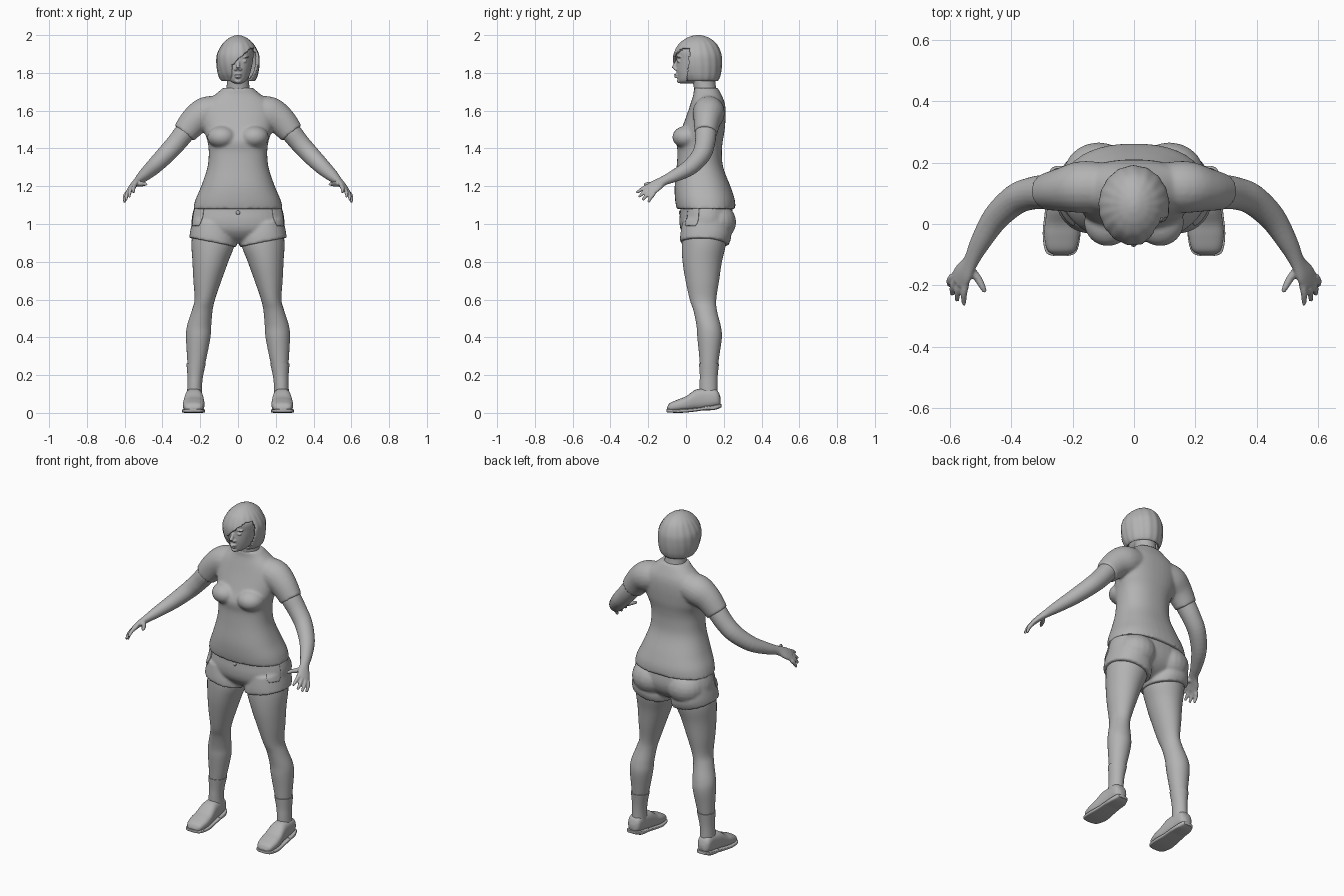
import bpy
import bmesh
import math
from mathutils import Matrix, Vector

cube = bpy.data.objects.get("Cube")
if cube:
    bpy.data.objects.remove(cube, do_unlink=True)

# One plain grey for the whole figure
grey = bpy.data.materials.new("plain_grey")
grey.use_nodes = True
grey.diffuse_color = (0.45, 0.45, 0.45, 1)
grey.node_tree.nodes["Principled BSDF"].inputs["Base Color"].default_value = grey.diffuse_color


def upright(t, a, b):
    return Vector((a, b, t))


def lengthwise(t, a, b):
    return Vector((a, t, b))


def smooth_rows(rows, sub):
    """Catmull-Rom interpolation through rows of numbers."""
    out = []
    for i in range(len(rows) - 1):
        p0, p1 = rows[max(i - 1, 0)], rows[i]
        p2, p3 = rows[i + 1], rows[min(i + 2, len(rows) - 1)]
        for k in range(sub):
            t = k / sub
            out.append([0.5 * (2 * b + (c - a) * t + (2 * a - 5 * b + 4 * c - d) * t * t
                               + (3 * b - a - 3 * c + d) * t ** 3)
                        for a, b, c, d in zip(p0, p1, p2, p3)])
    return out + [list(rows[-1])]


def skin(bm, rings, caps=True):
    """Bridge rings of points, optionally closing both ends."""
    loops = [[bm.verts.new(p) for p in ring] for ring in rings]
    n = len(loops[0])
    for lo, hi in zip(loops, loops[1:]):
        for j in range(n):
            bm.faces.new((lo[j], lo[(j + 1) % n], hi[(j + 1) % n], hi[j]))
    if caps:
        bm.faces.new(loops[0][::-1])
        bm.faces.new(loops[-1])


def circle(n, power):
    for j in range(n):
        c, s = math.cos(math.tau * j / n), math.sin(math.tau * j / n)
        yield (math.copysign(abs(c) ** (2 / power), c), math.copysign(abs(s) ** (2 / power), s))


def loft(bm, rows, place=upright, n=40, power=2, sub=5, caps=True):
    """Rows are position, then low and high extents on the two cross axes."""
    skin(bm, [[place(t, (a0 + a1) / 2 + c * (a1 - a0) / 2, (b0 + b1) / 2 + s * (b1 - b0) / 2)
               for c, s in circle(n, power)]
              for t, a0, a1, b0, b1 in smooth_rows(rows, sub)], caps)


def sym(rows):
    return [(z, -w, w, y0, y1) for z, w, y0, y1 in rows]


def tube(bm, points, side=(0.6, 0.4, -0.6), n=20, sub=4):
    """Points are x, y, z, radius along side, radius across it."""
    rows = smooth_rows(points, sub)
    rings = []
    for i, row in enumerate(rows):
        t = Vector(rows[min(i + 1, len(rows) - 1)][:3]) - Vector(rows[max(i - 1, 0)][:3])
        t.normalize()
        u = Vector(side) - t * Vector(side).dot(t)
        u.normalize()
        v = t.cross(u)
        rings.append([Vector(row[:3]) + u * c * row[3] + v * s * row[4] for c, s in circle(n, 2)])
    skin(bm, rings)


def ball(bm, loc, scale):
    bmesh.ops.create_uvsphere(bm, u_segments=20, v_segments=12, radius=1,
                              matrix=Matrix.LocRotScale(Vector(loc), None, Vector(scale)))


def finish(bm, name, mirror=False, voxel=0, relax=4):
    bmesh.ops.recalc_face_normals(bm, faces=bm.faces)
    mesh = bpy.data.meshes.new(name)
    bm.to_mesh(mesh)
    bm.free()
    mesh.materials.append(grey)
    obj = bpy.data.objects.new(name, mesh)
    bpy.context.collection.objects.link(obj)
    bpy.ops.object.select_all(action="DESELECT")
    obj.select_set(True)
    bpy.context.view_layer.objects.active = obj
    bpy.ops.object.shade_smooth_by_angle(angle=math.radians(50))
    if mirror:
        obj.modifiers.new("Mirror", "MIRROR").use_mirror_merge = False
    if voxel:
        blend = obj.modifiers.new("Blend", "REMESH")
        blend.mode = "VOXEL"
        blend.voxel_size = voxel
        blend.use_smooth_shade = True
        obj.modifiers.new("Relax", "SMOOTH").iterations = relax
    return obj


# Shirt: torso, bust and sleeves blended into one skin
bm = bmesh.new()
loft(bm, sym([(1.08, .238, -.05, .262), (1.13, .225, -.058, .258), (1.2, .195, -.06, .235),
              (1.3, .162, -.05, .197), (1.38, .155, -.045, .19), (1.44, .162, -.05, .195),
              (1.5, .182, -.025, .205), (1.58, .195, .005, .21), (1.64, .175, .025, .205),
              (1.69, .115, .04, .185), (1.72, .08, .04, .168)]), power=2.3)
for s in (-1, 1):
    ball(bm, (s * .085, .005, 1.46), (.078, .078, .06))
    tube(bm, [(s * .1, .12, 1.6, .08, .08), (s * .17, .12, 1.585, .088, .085),
              (s * .23, .112, 1.545, .078, .072), (s * .285, .105, 1.48, .066, .06)],
         side=(s, 0, 1))
finish(bm, "shirt", voxel=.008, relax=6)


# Shorts: hips, seat and flared legs with slanted hems
def slanted(t, a, b):
    return Vector((a, b, t - .2 * (.25 - a) - .1 * max(b - .1, 0)))


bm = bmesh.new()
loft(bm, sym([(1.13, .21, -.035, .235), (1.08, .234, -.03, .245), (1.02, .246, -.035, .25),
              (.97, .235, -.028, .235), (.93, .17, 0, .2), (.9, .07, .04, .15)]), power=2.2)
loft(bm, [(1.03, .03, .24, -.02, .235), (.97, .01, .252, -.03, .24), (.927, .008, .258, -.032, .226)],
     place=slanted, power=2.2)
ball(bm, (.115, .16, 1.01), (.115, .106, .1))
shorts = finish(bm, "shorts", mirror=True, voxel=.008)

# Hip pockets laid on the cloth
bm = bmesh.new()
bmesh.ops.create_grid(bm, x_segments=14, y_segments=14, size=1)
for v in bm.verts:
    across, up = v.co.x, v.co.y
    across *= math.sqrt(1 - .6 * max(-up, 0) ** 3)
    v.co = Vector((.225, .025, 1.045)) + Vector((.6, .8, 0)) * across * .045 + Vector((0, 0, up * .055))
pocket = finish(bm, "hip_pockets", mirror=True)
wrap = pocket.modifiers.new("Wrap", "SHRINKWRAP")
wrap.target = shorts
wrap.wrap_mode = "ABOVE_SURFACE"
wrap.offset = .004
pocket.modifiers.new("Cloth", "SOLIDIFY").thickness = .006

# Waist button
bm = bmesh.new()
ball(bm, (0, -.032, 1.06), (.011, .006, .011))
finish(bm, "waist_button")

# Legs
bm = bmesh.new()
loft(bm, [(1, .04, .235, -.01, .21), (.9, .018, .246, -.022, .212), (.8, .052, .241, -.018, .19),
          (.7, .088, .236, -.002, .175), (.6, .122, .23, .02, .16), (.54, .135, .245, .04, .164),
          (.46, .142, .27, .056, .184), (.4, .146, .275, .06, .19), (.3, .165, .27, .07, .176),
          (.2, .187, .264, .077, .163), (.1, .195, .264, .077, .16)])
finish(bm, "legs", mirror=True)

# Socks
bm = bmesh.new()
loft(bm, [(.09, .19, .27, .072, .167), (.15, .19, .268, .072, .166),
          (.2, .184, .268, .073, .168), (.262, .17, .273, .069, .175)])
finish(bm, "socks", mirror=True)

# Shoes: rounded uppers, flat soles and heel blocks
bm = bmesh.new()
loft(bm, [(-.1, .215, .26, .012, .03), (-.085, .19, .282, .008, .052), (-.04, .178, .292, .008, .072),
          (0, .178, .29, .01, .088), (.05, .183, .283, .015, .122), (.1, .188, .278, .02, .13),
          (.15, .192, .276, .03, .128), (.172, .2, .268, .035, .11), (.183, .22, .25, .045, .08)],
     place=lengthwise, power=2.6)
finish(bm, "shoe_uppers", mirror=True)
bm = bmesh.new()
loft(bm, [(-.104, .215, .262, .004, .02), (-.09, .187, .288, .002, .02), (-.03, .174, .297, 0, .02),
          (.04, .18, .29, .006, .025), (.12, .184, .284, .018, .036), (.175, .195, .273, .026, .046),
          (.188, .215, .255, .03, .046)], place=lengthwise, power=5)
loft(bm, [(.09, .184, .284, .012, .035), (.15, .187, .28, .016, .04), (.186, .205, .265, .028, .045)],
     place=lengthwise, power=5)
finish(bm, "shoe_soles", mirror=True)

# Arms with hands
bm = bmesh.new()
tube(bm, [(.23, .11, 1.55, .055, .055), (.28, .105, 1.487, .057, .055), (.33, .1, 1.425, .053, .052),
          (.385, .08, 1.365, .05, .049), (.45, .02, 1.3, .044, .042), (.5, -.06, 1.255, .034, .032),
          (.53, -.12, 1.228, .027, .022), (.555, -.16, 1.203, .038, .017),
          (.572, -.19, 1.18, .039, .013)])
fingers = [((.546, -.19, 1.205), (.553, -.262, 1.165)), ((.562, -.187, 1.19), (.576, -.25, 1.143)),
           ((.578, -.18, 1.175), (.592, -.23, 1.127)), ((.59, -.17, 1.162), (.601, -.2, 1.115))]
for root, tip in fingers:
    mid = (Vector(root) + Vector(tip)) / 2 + Vector((.004, 0, .004))
    tube(bm, [(*root, .012, .012), (*mid, .011, .011), (*tip, .007, .007)], n=12)
tube(bm, [(.54, -.14, 1.215, .016, .015), (.512, -.172, 1.212, .014, .013),
          (.495, -.2, 1.212, .011, .011), (.485, -.222, 1.21, .007, .007)], n=12)
finish(bm, "arms", mirror=True, voxel=.005, relax=2)

# Neck, head and facial features
bm = bmesh.new()
loft(bm, sym([(1.67, .07, .05, .17), (1.73, .06, .04, .158), (1.82, .058, .03, .15)]))
loft(bm, sym([(1.744, .02, -.03, .03), (1.757, .042, -.041, .07), (1.785, .06, -.047, .12),
              (1.82, .07, -.052, .15), (1.87, .08, -.05, .165), (1.92, .08, -.05, .165),
              (1.96, .055, -.01, .13)]))
tube(bm, [(0, -.038, 1.872, .008, .01), (0, -.056, 1.845, .009, .01), (0, -.067, 1.824, .012, .01)])
ball(bm, (0, -.05, 1.79), (.021, .014, .006))
ball(bm, (0, -.047, 1.778), (.018, .014, .006))
ball(bm, (0, -.036, 1.757), (.018, .012, .012))
for s in (-1, 1):
    ball(bm, (s * .012, -.055, 1.819), (.009, .01, .007))
    ball(bm, (s * .032, -.037, 1.862), (.016, .01, .008))
    ball(bm, (s * .035, -.036, 1.884), (.024, .012, .005))
finish(bm, "head", voxel=.004, relax=2)

# Bobbed hair with a side-swept fringe left open over the face
bm = bmesh.new()
loft(bm, sym([(1.757, .088, -.018, .168), (1.77, .098, -.03, .177), (1.8, .108, -.052, .186),
              (1.85, .115, -.068, .191), (1.9, .111, -.067, .187), (1.95, .085, -.042, .165),
              (1.98, .054, -.005, .132), (1.995, .025, .03, .098), (2, .005, .055, .07)]),
     n=120, sub=8, caps=False)
bmesh.ops.holes_fill(bm, edges=[e for e in bm.edges if e.is_boundary and e.verts[0].co.z > 1.9], sides=0)
bmesh.ops.recalc_face_normals(bm, faces=bm.faces)
opening = []
for f in bm.faces:
    x, y, z = f.calc_center_median()
    sweep = -.034 + 1.1 * max(z - 1.84, 0)
    if y < .004 + .1 * (z - 1.76) and x > sweep and z < 1.935:
        opening.append(f)
bmesh.ops.delete(bm, geom=opening, context="FACES")
for v in bm.verts:
    angle = math.atan2(v.co.y - .06, v.co.x)
    fade = min(1, (2 - v.co.z) / .05)
    ripple = 1 + fade * (.009 * math.cos(17 * angle + 9 * v.co.z) - .007)
    v.co.x *= ripple
    v.co.y = .06 + (v.co.y - .06) * ripple
hair = finish(bm, "hair")
hair.modifiers.new("Locks", "SOLIDIFY").thickness = .014
